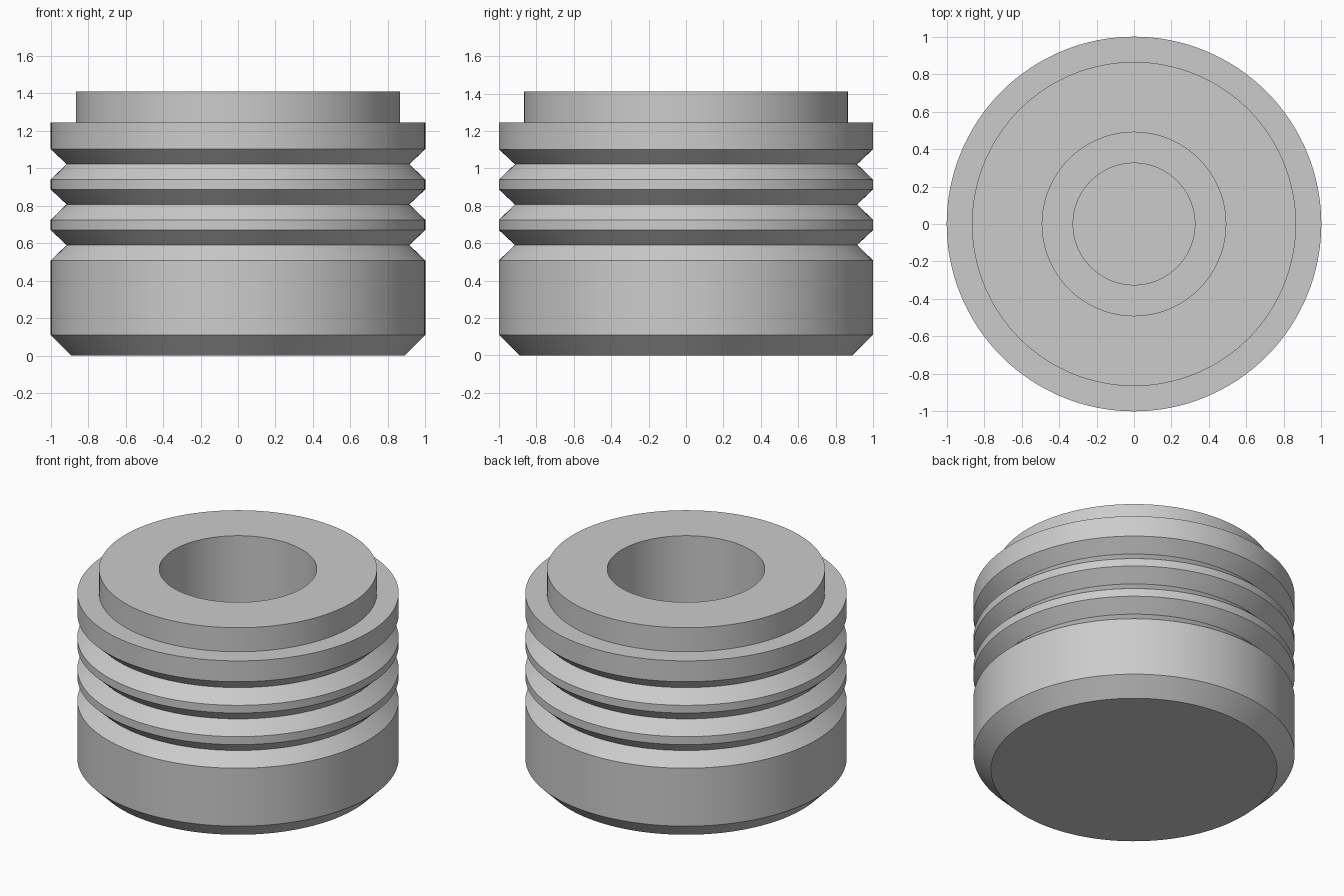
import bpy, bmesh, math

if "Cube" in bpy.data.objects:
    bpy.data.objects.remove(bpy.data.objects["Cube"])

SEGMENTS = 128

# Outer profile (radius, height), from the bottom centre upwards
profile = [(0, 0), (0.89, 0), (1.0, 0.11)]

# Three V-shaped ring grooves
for z in (0.59, 0.807, 1.022):
    profile += [(1.0, z - 0.082), (0.915, z), (1.0, z + 0.08)]

# Upper flange, raised collar and stepped blind bore
profile += [(1.0, 1.245), (0.865, 1.245), (0.865, 1.41), (0.49, 1.41),
            (0.49, 0.5), (0.325, 0.5), (0.325, 0.25), (0, 0.25)]

# Revolve the profile around z
bm = bmesh.new()
verts = [bm.verts.new((r, 0, z)) for r, z in profile]
edges = [bm.edges.new(pair) for pair in zip(verts, verts[1:])]
bmesh.ops.spin(bm, geom=verts + edges, cent=(0, 0, 0), axis=(0, 0, 1),
               angle=math.tau, steps=SEGMENTS, use_duplicate=False)
bmesh.ops.remove_doubles(bm, verts=bm.verts, dist=1e-4)
bmesh.ops.recalc_face_normals(bm, faces=bm.faces)

mesh = bpy.data.meshes.new("grooved_plug")
bm.to_mesh(mesh)
bm.free()
plug = bpy.data.objects.new("grooved_plug", mesh)
bpy.context.collection.objects.link(plug)

# Smooth round walls with crisp rims
bpy.context.view_layer.objects.active = plug
plug.select_set(True)
bpy.ops.object.shade_smooth_by_angle(angle=math.radians(30))
